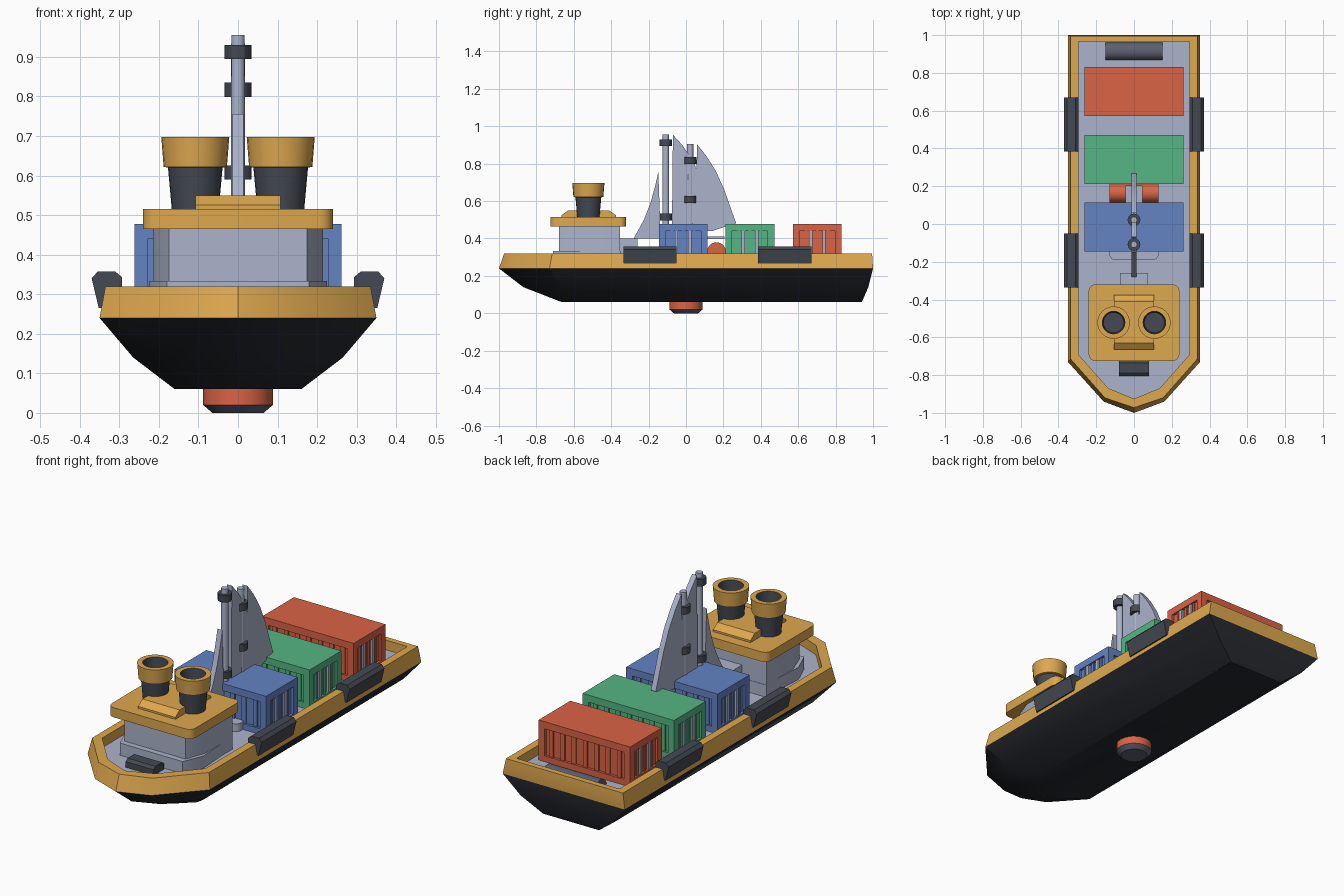
import bpy, bmesh, math
from mathutils import Vector

if "Cube" in bpy.data.objects:
    bpy.data.objects.remove(bpy.data.objects["Cube"])


def material(name, r, g, b):
    m = bpy.data.materials.new(name)
    lin = [((c / 255 + 0.055) / 1.055) ** 2.4 for c in (r, g, b)]
    m.diffuse_color = (*lin, 1)
    m.use_nodes = True
    m.node_tree.nodes["Principled BSDF"].inputs["Base Color"].default_value = m.diffuse_color
    return m


ORANGE = material("ochre", 222, 168, 78)
BLACK = material("hull black", 38, 41, 47)
DARK = material("dark grey", 68, 73, 82)
GREY = material("pale grey", 172, 180, 203)
RED = material("red", 218, 99, 69)
GREEN = material("green", 85, 182, 131)
BLUE = material("blue", 99, 131, 196)
STEEL = material("dull violet grey", 92, 95, 112)


def finish(name, bm, mats):
    bmesh.ops.recalc_face_normals(bm, faces=bm.faces)
    me = bpy.data.meshes.new(name)
    bm.to_mesh(me)
    bm.free()
    for m in mats:
        me.materials.append(m)
    ob = bpy.data.objects.new(name, me)
    bpy.context.collection.objects.link(ob)
    bpy.ops.object.select_all(action='DESELECT')
    ob.select_set(True)
    bpy.context.view_layer.objects.active = ob
    bpy.ops.object.shade_smooth_by_angle(angle=math.radians(30))
    return ob


def loft(name, rings, mats, bands):
    """Join matching rings of points and cap both ends; bands = material per band."""
    bm = bmesh.new()
    rows = [[bm.verts.new(p) for p in ring] for ring in rings]
    n = len(rows[0])
    for k, (a, b) in enumerate(zip(rows, rows[1:])):
        for i in range(n):
            j = (i + 1) % n
            bm.faces.new((a[i], a[j], b[j], b[i])).material_index = bands[k]
    bm.faces.new(rows[0]).material_index = bands[0]
    bm.faces.new(rows[-1]).material_index = bands[-1]
    return finish(name, bm, mats)


def lathe(name, profile, center, mats, bands, sides=24):
    rings = []
    for r, z in profile:
        rings.append([(center[0] + r * math.cos(2 * math.pi * i / sides),
                       center[1] + r * math.sin(2 * math.pi * i / sides), z)
                      for i in range(sides)])
    return loft(name, rings, mats, bands)


def slab(name, outline, z0, z1, mat):
    return loft(name, [[(x, y, z) for x, y in outline] for z in (z0, z1)], [mat], [0])


def side_plate(name, outline, x0, x1, mat):
    return loft(name, [[(x, y, z) for y, z in outline] for x in (x0, x1)], [mat], [0])


def rounded(hx, y0, y1, r, steps=4):
    pts = []
    for k, (cx, cy) in enumerate(((hx - r, y1 - r), (r - hx, y1 - r),
                                  (r - hx, y0 + r), (hx - r, y0 + r))):
        for s in range(steps + 1):
            a = math.pi / 2 * (k + s / steps)
            pts.append((cx + r * math.cos(a), cy + r * math.sin(a)))
    return pts


def add_box(bm, x0, x1, y0, y1, z0, z1, index=0):
    vs = bmesh.ops.create_cube(bm, size=1)['verts']
    for v in vs:
        v.co = Vector(((x0 + x1) / 2 + v.co.x * (x1 - x0),
                       (y0 + y1) / 2 + v.co.y * (y1 - y0),
                       (z0 + z1) / 2 + v.co.z * (z1 - z0)))
    for f in {f for v in vs for f in v.link_faces}:
        f.material_index = index


def box(name, x0, x1, y0, y1, z0, z1, mat):
    bm = bmesh.new()
    add_box(bm, x0, x1, y0, y1, z0, z1)
    return finish(name, bm, [mat])


# Hull, rail and sunken deck: half-width, stern, shoulder, cheek, tip, height
def deck_line(w, stern, shoulder, cheek, tip, z):
    right = [(w, stern, z), (w, shoulder, z), (w * 0.46, cheek, z)]
    return right + [(0, tip, z)] + [(-x, y, h) for x, y, h in reversed(right)]


DECK = 0.27
loft("hull", [deck_line(*p) for p in (
    (0.16, 0.94, -0.56, -0.64, -0.665, 0.06),
    (0.265, 0.975, -0.66, -0.82, -0.87, 0.14),
    (0.35, 1.0, -0.73, -0.94, -1.0, 0.24),
    (0.335, 0.995, -0.715, -0.92, -0.972, 0.32),
    (0.295, 0.965, -0.69, -0.87, -0.925, 0.32),
    (0.295, 0.965, -0.69, -0.87, -0.925, DECK))] +
    [deck_line(0.28, 0.95, -0.68, -0.85, -0.9, DECK)],
    [BLACK, ORANGE, GREY], [0, 0, 1, 1, 1, 2])

# Pod under the hull
lathe("bottom_pod", [(0.065, 0), (0.088, 0.02), (0.088, 0.07)], (0, 0),
      [STEEL, RED], [0, 1], 16)

# Side fenders wrapped over the rail
fender = [(0.293, 0.31), (0.293, 0.343), (0.31, 0.357), (0.355, 0.357),
          (0.37, 0.34), (0.352, 0.265), (0.335, 0.265)]
for s in (-1, 1):
    for tag, y0, y1 in (("fore", -0.335, -0.05), ("aft", 0.385, 0.67)):
        loft(f"fender_{tag}_{'right' if s > 0 else 'left'}",
             [[(s * x, y, z) for x, z in fender] for y in (y0, y1)], [DARK], [0])


# Containers with frames, ribs and lock bars
def container(name, yc, mat, hx=0.262, hy=0.13, top=0.477):
    bm = bmesh.new()
    d, post = 0.013, 0.035
    add_box(bm, d - hx, hx - d, yc - hy + d, yc + hy - d, DECK, top - 0.01)
    add_box(bm, -hx, hx, yc - hy, yc + hy, top - 0.037, top)
    add_box(bm, -hx, hx, yc - hy, yc + hy, DECK, DECK + 0.03)
    z0, z1 = DECK + 0.03, top - 0.037
    for sx in (-1, 1):
        xa, xb = sorted((sx * hx, sx * (hx - post)))
        for sy in (-1, 1):
            ya, yb = sorted((yc + sy * hy, yc + sy * (hy - post)))
            add_box(bm, xa, xb, ya, yb, z0, z1)
            # lock bars
            yb = yc + sy * 0.036
            add_box(bm, min(sx * (hx - d), sx * (hx - 0.003)),
                    max(sx * (hx - d), sx * (hx - 0.003)),
                    yb - 0.009, yb + 0.009, z0, z1, 1)
        # door ribs
        for o in (-0.06, 0, 0.06):
            add_box(bm, *sorted((sx * (hx - d), sx * (hx - 0.006))),
                    yc + o - 0.007, yc + o + 0.007, z0, z1)
    # long side ribs
    for sy in (-1, 1):
        for k in range(-3, 4):
            add_box(bm, k * 0.065 - 0.012, k * 0.065 + 0.012,
                    *sorted((yc + sy * (hy - d), yc + sy * (hy - 0.006))), z0, z1)
    finish(name, bm, [mat, GREY])


container("blue_container", -0.015, BLUE)
container("green_container", 0.342, GREEN)
container("red_container", 0.702, RED)

# Wheelhouse
slab("wheelhouse_base", [(0.21, -0.35), (-0.21, -0.35), (-0.225, -0.6), (-0.18, -0.71),
                         (0.18, -0.71), (0.225, -0.6)], DECK, 0.333, GREY)
slab("wheelhouse", [(0.215, -0.352), (-0.215, -0.352), (-0.215, -0.57), (-0.175, -0.68),
                    (0.175, -0.68), (0.215, -0.57)], DECK, 0.47, GREY)
slab("roof", rounded(0.24, -0.725, -0.32, 0.035), 0.465, 0.515, ORANGE)
side_plate("roof_ridge", [(-0.665, 0.51), (-0.665, 0.525), (-0.63, 0.55), (-0.41, 0.55),
                          (-0.375, 0.525), (-0.375, 0.51)], -0.107, 0.107, ORANGE)
box("rear_locker", -0.075, 0.075, -0.355, -0.26, DECK, 0.4, GREY)

# Twin funnels with open cups
for s in (-1, 1):
    lathe(f"funnel_{'right' if s > 0 else 'left'}",
          [(0.059, 0.51), (0.069, 0.62), (0.08, 0.622), (0.086, 0.698),
           (0.06, 0.698), (0.054, 0.64), (0.02, 0.64)], (s * 0.108, -0.522),
          [DARK, ORANGE], [0, 1, 1, 1, 0, 0])

# Masts with clamps
slab("mast_plinth", rounded(0.13, -0.19, 0.12, 0.03), DECK, 0.31, GREY)
for tag, y, top, clamps in (("fore", -0.108, 0.955, (0.912, 0.515)),
                            ("aft", 0.022, 0.905, (0.817, 0.608))):
    lathe(f"{tag}_mast", [(0.019, DECK), (0.017, top)], (0, y), [GREY], [0], 16)
    for i, z in enumerate(clamps):
        lathe(f"{tag}_mast_clamp_{i + 1}", [(0.034, z - 0.018), (0.034, z + 0.018)],
              (0, y), [DARK], [0], 12)

# Curved sail-like fins
for tag, pts in (
        ("fore", [(-0.148, 0.755), (-0.165, 0.68), (-0.19, 0.59), (-0.225, 0.5),
                  (-0.28, 0.4), (-0.135, 0.4)]),
        ("middle", [(-0.07, 0.955), (-0.02, 0.9), (0.04, 0.81), (0.085, 0.7),
                    (0.12, 0.58), (0.142, 0.46), (-0.075, 0.46)]),
        ("aft", [(0.058, 0.905), (0.11, 0.84), (0.16, 0.76), (0.205, 0.66),
                 (0.24, 0.56), (0.268, 0.482), (0.14, 0.44), (0.055, 0.44)])):
    side_plate(f"{tag}_fin", pts, -0.014, 0.014, GREY)

# Winch and boom between containers
arc = [(0.163 + 0.05 * math.cos(math.pi * i / 8), 0.33 + 0.05 * math.sin(math.pi * i / 8))
       for i in range(9)]
side_plate("winch", [(0.213, DECK)] + arc + [(0.113, DECK)], -0.13, 0.13, RED)
box("winch_boom", -0.045, 0.045, 0.1, 0.205, 0.398, 0.412, GREY)

# Bow hatch and stern roller
side_plate("bow_hatch", [(-0.805, DECK), (-0.805, 0.3), (-0.79, 0.312), (-0.735, 0.312),
                         (-0.72, 0.3), (-0.72, DECK)], -0.08, 0.08, DARK)
arc = [(0.915 + 0.047 * math.cos(math.pi * i / 8), DECK + 0.04 * math.sin(math.pi * i / 8))
       for i in range(9)]
side_plate("stern_roller", arc, -0.152, 0.152, STEEL)
